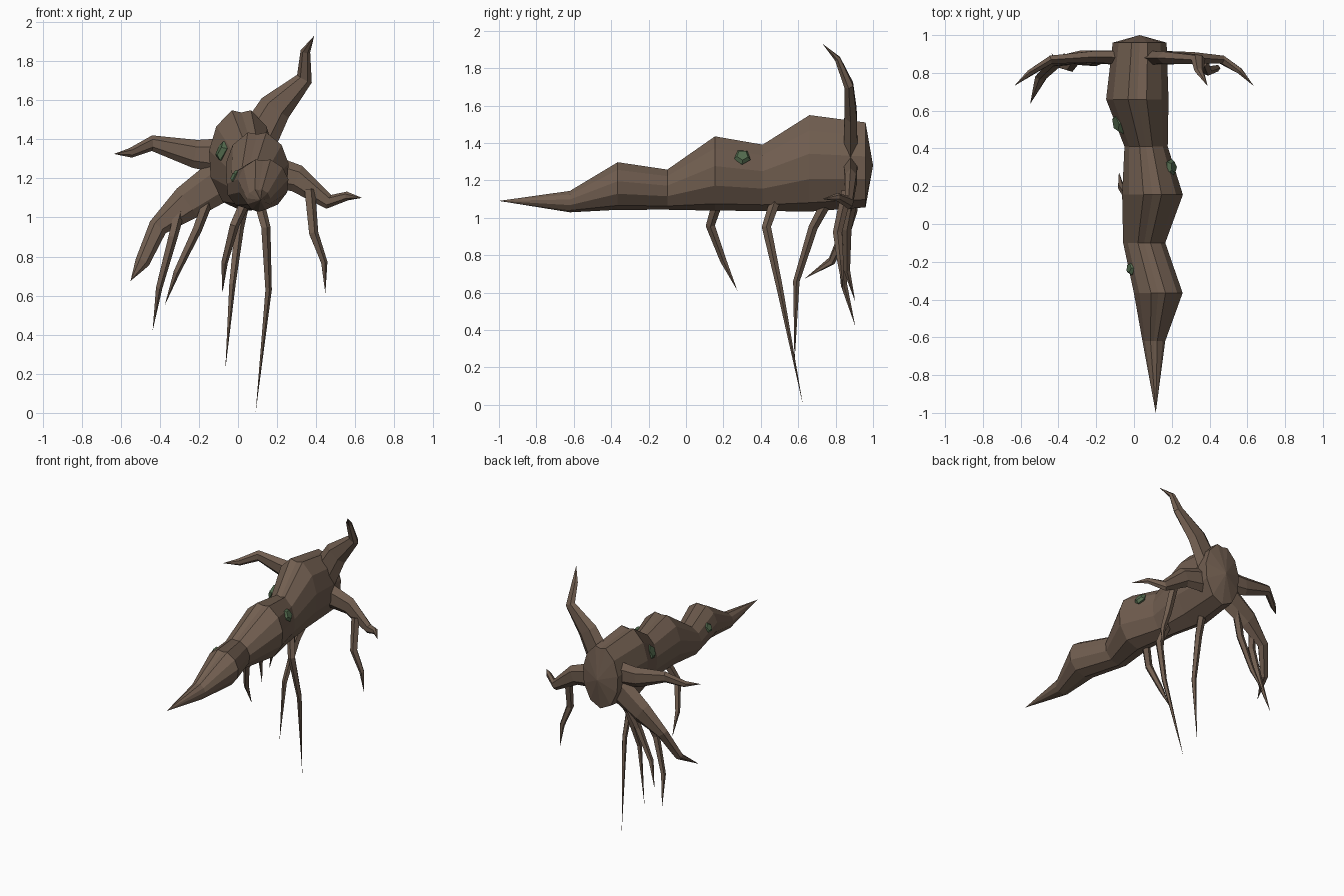
import bpy, bmesh, math
from mathutils import Vector


def material(name, rgb):
    m = bpy.data.materials.new(name)
    m.diffuse_color = (*rgb, 1)
    return m


BARK = material("brown bark", (0.165, 0.112, 0.08))
MOSS = material("green moss", (0.085, 0.145, 0.075))


def skin(name, rings, mat):
    """Loft closed rings of points; a ring with one point is a tip."""
    bm = bmesh.new()
    vs = [[bm.verts.new(p) for p in r] for r in rings]
    for a, b in zip(vs, vs[1:]):
        n = max(len(a), len(b))
        for i in range(n):
            j = (i + 1) % n
            if len(b) == 1:
                bm.faces.new((a[i], a[j], b[0]))
            elif len(a) == 1:
                bm.faces.new((a[0], b[j], b[i]))
            else:
                bm.faces.new((a[i], a[j], b[j], b[i]))
    for r in (vs[0], vs[-1]):
        if len(r) > 2:
            bm.faces.new(r)
    bmesh.ops.recalc_face_normals(bm, faces=bm.faces)
    me = bpy.data.meshes.new(name)
    bm.to_mesh(me)
    bm.free()
    me.materials.append(mat)
    ob = bpy.data.objects.new(name, me)
    bpy.context.collection.objects.link(ob)
    return ob


def root(name, path, sides=6):
    """Tapering root: path of (x, y, z, width, depth), last point is the tip."""
    pts = [Vector(p[:3]) for p in path]
    rings = []
    for i, p in enumerate(path[:-1]):
        t = (pts[i + 1] - pts[max(i - 1, 0)]).normalized()
        side = t.cross(Vector((0, 1, 0))).normalized()
        up = side.cross(t)
        rings.append([pts[i] + side * math.cos(a) * p[3] / 2 + up * math.sin(a) * p[4] / 2
                      for a in (2 * math.pi * k / sides for k in range(sides))])
    rings.append([pts[-1]])
    skin(name, rings, BARK)


# Lumpy trunk: y, left, right, bottom, top of each ring, with a groove along the top
angles = [90, 107, 140, 170, 200, 235, 270, 305, 340, 10, 40, 73]
trunk = [[Vector((0.115, -1.0, 1.09))]]
for y, l, r, b, t in [(-0.62, 0.045, 0.165, 1.03, 1.145), (-0.365, 0.0, 0.257, 1.045, 1.30),
                      (-0.10, -0.057, 0.165, 1.045, 1.26), (0.155, -0.062, 0.258, 1.042, 1.44),
                      (0.41, -0.05, 0.178, 1.04, 1.395), (0.66, -0.147, 0.182, 1.038, 1.555),
                      (0.96, -0.112, 0.172, 1.06, 1.515)]:
    ring = []
    for k, a in enumerate(angles):
        s = 0.93 if k == 0 else 1.02
        ring.append(Vector(((l + r) / 2 + s * (r - l) / 2 * math.cos(math.radians(a)), y,
                            (b + t) / 2 + s * (t - b) / 2 * math.sin(math.radians(a)))))
    trunk.append(ring)
trunk.append([Vector((0.03, 1.0, 1.28))])
skin("trunk", trunk, BARK)

# Four broad flattened roots around the back end
root("upper_right_root", [(0.06, 0.88, 1.33, 0.22, 0.09), (0.19, 0.88, 1.56, 0.17, 0.075),
                          (0.34, 0.87, 1.71, 0.085, 0.055), (0.345, 0.81, 1.85, 0.05, 0.035),
                          (0.39, 0.73, 1.93)])
root("upper_left_root", [(0.0, 0.88, 1.31, 0.20, 0.09), (-0.22, 0.885, 1.325, 0.145, 0.07),
                         (-0.44, 0.87, 1.38, 0.08, 0.05), (-0.55, 0.80, 1.33, 0.05, 0.035),
                         (-0.635, 0.73, 1.325)])
root("lower_left_root", [(0.0, 0.88, 1.25, 0.24, 0.09), (-0.26, 0.885, 1.075, 0.18, 0.075),
                         (-0.41, 0.86, 0.95, 0.10, 0.055), (-0.49, 0.78, 0.77, 0.075, 0.04),
                         (-0.55, 0.635, 0.675)])
root("lower_right_root", [(0.08, 0.88, 1.25, 0.20, 0.09), (0.30, 0.88, 1.20, 0.14, 0.07),
                          (0.465, 0.87, 1.08, 0.075, 0.05), (0.56, 0.81, 1.11, 0.045, 0.035),
                          (0.635, 0.73, 1.10)])

# Thin hanging roots: start, two bends, tip
hanging = [
    [(0.10, 0.48, 1.10), (0.14, 0.43, 0.95), (0.155, 0.50, 0.63), (0.09, 0.625, 0.0)],
    [(0.03, 0.75, 1.08), (0.005, 0.68, 0.95), (-0.03, 0.59, 0.66), (-0.065, 0.58, 0.22)],
    [(0.04, 0.17, 1.09), (-0.02, 0.13, 0.96), (-0.07, 0.20, 0.77), (-0.08, 0.275, 0.61)],
    [(0.365, 0.86, 1.14), (0.385, 0.81, 0.92), (0.44, 0.825, 0.77), (0.447, 0.84, 0.61)],
    [(-0.30, 0.88, 1.04), (-0.335, 0.83, 0.90), (-0.405, 0.845, 0.64), (-0.437, 0.905, 0.42)],
    [(-0.15, 0.89, 1.10), (-0.21, 0.86, 0.94), (-0.315, 0.86, 0.72), (-0.375, 0.905, 0.55)],
]
for n, pts in enumerate(hanging):
    root(f"hanging_root_{n + 1}", [(*p, w, w) for p, w in zip(pts, (0.06, 0.052, 0.036))] + [pts[-1]], 5)

# Five-sided moss lumps: centre, outward direction, radius
for n, (c, d, r) in enumerate([((0.195, 0.30, 1.325), (0.85, 0.1, 0.5), 0.048),
                               ((-0.075, 0.535, 1.34), (-0.9, -0.2, 0.45), 0.062),
                               ((-0.015, -0.235, 1.21), (-0.85, 0.1, 0.5), 0.038)]):
    d = Vector(d).normalized()
    u = Vector((0, 1, 0)).cross(d).normalized()
    v = d.cross(u)
    rings = [[Vector(c) + d * h * r + (u * math.cos(a) + v * math.sin(a)) * r * s
              for a in (2 * math.pi * k / 5 for k in range(5))]
             for h, s in ((-0.45, 0.7), (0, 1), (0.4, 0.65))]
    skin(f"moss_lump_{n + 1}", rings, MOSS)
